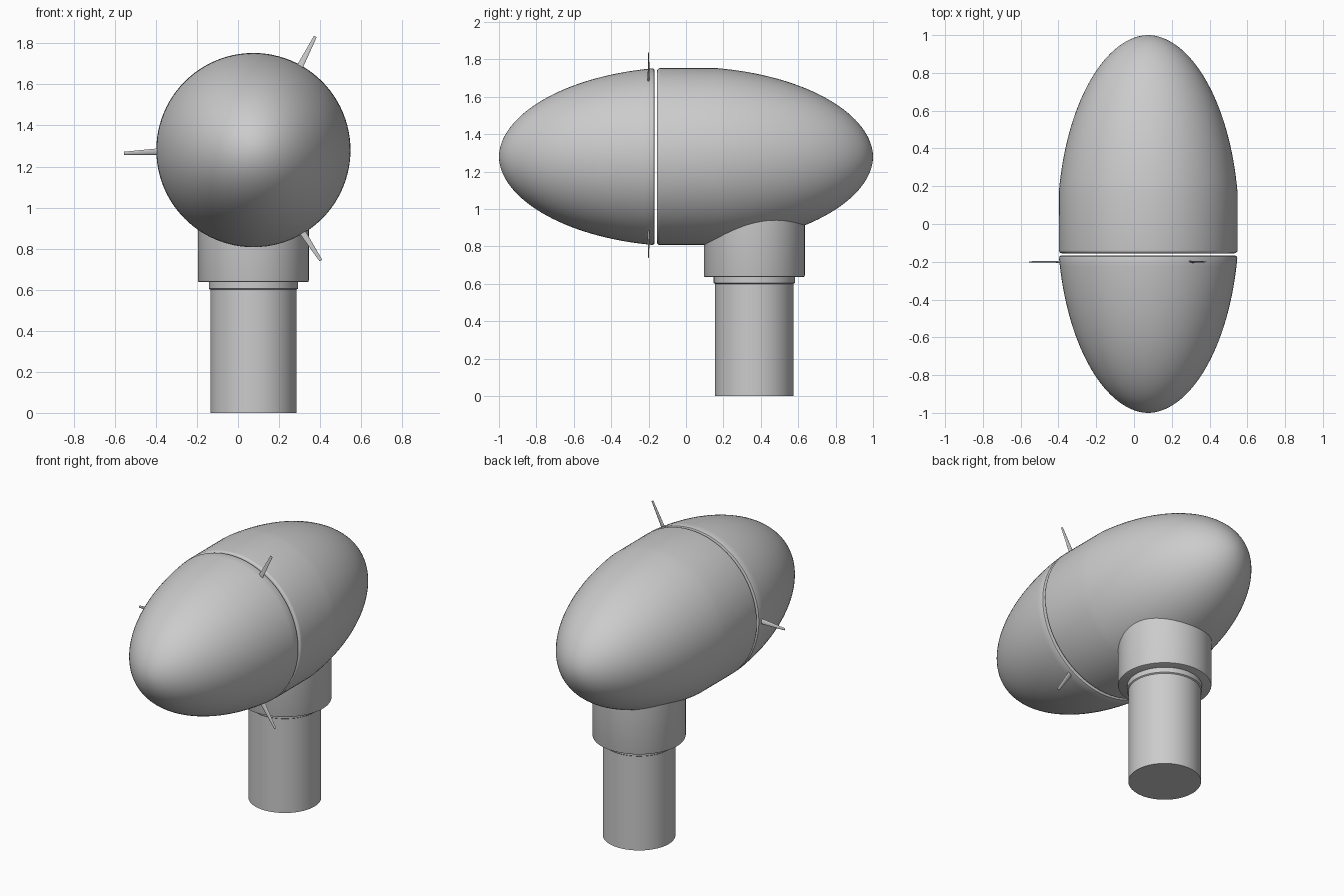
import bpy, bmesh, math
from mathutils import Vector

if "Cube" in bpy.data.objects:
    bpy.data.objects.remove(bpy.data.objects["Cube"])

CX, CZ = 0.075, 1.28      # rotor axis
TY = 0.365                # tower axis
R = 0.48


def finish(name, bm):
    bmesh.ops.remove_doubles(bm, verts=bm.verts, dist=1e-5)
    bmesh.ops.recalc_face_normals(bm, faces=bm.faces)
    me = bpy.data.meshes.new(name)
    bm.to_mesh(me)
    bm.free()
    ob = bpy.data.objects.new(name, me)
    bpy.context.collection.objects.link(ob)
    bpy.context.view_layer.objects.active = ob
    bpy.ops.object.select_all(action='DESELECT')
    ob.select_set(True)
    bpy.ops.object.shade_smooth_by_angle(angle=math.radians(35))
    return ob


def lathe(name, profile, place, segments=96):
    """Revolve (radius, height) points; place(a, b, h) gives the 3D point."""
    bm = bmesh.new()
    rings = []
    for r, h in profile:
        if r < 1e-6:
            rings.append([bm.verts.new(place(0, 0, h))])
        else:
            rings.append([bm.verts.new(place(r * math.cos(2 * math.pi * i / segments),
                                             r * math.sin(2 * math.pi * i / segments), h))
                          for i in range(segments)])
    for p, q in zip(rings, rings[1:]):
        for i in range(segments):
            j = (i + 1) % segments
            quad = [p[i % len(p)], p[j % len(p)], q[j % len(q)], q[i % len(q)]]
            bm.faces.new(list(dict.fromkeys(quad)))
    return finish(name, bm)


def along_y(a, b, h):
    return (CX + a, h, CZ + b)


def along_z(a, b, h):
    return (CX + a, TY + b, h)


def egg(y0, n=32):
    """Half-egg profile from distance y0 out to the tip at 1."""
    a0 = math.asin(y0)
    pts = []
    for i in range(n):
        t = math.sin(a0 + (math.pi / 2 - a0) * i / n)
        pts.append((R * (1 - t * t) ** 0.52, t))
    return pts + [(0, 1.0)]


# Spinner nose
lathe("spinner", [(0, -0.168), (0.463, -0.168), (0.469, -0.171)]
      + [(r, -y) for r, y in egg(0.18)], along_y)

# Nacelle: rounded front rim, straight band, egg-shaped tail
rim = [(0.457 + 0.016 * math.sin(a), -0.139 - 0.016 * math.cos(a))
       for a in (math.pi / 2 * i / 5 for i in range(6))]
lathe("nacelle", [(0, -0.155)] + rim + egg(0.17), along_y)

# Collar and tower
lathe("collar", [(0, 0.637), (0.264, 0.637), (0.268, 0.639), (0.27, 0.645),
                 (0.27, 1.0), (0, 1.0)], along_z)
lathe("tower", [(0, 0), (0.21, 0), (0.21, 0.6), (0.217, 0.605), (0.217, 0.638),
                (0, 0.638)], along_z)

# Three short blades, mostly hidden in the spinner
# (distance, leading edge, trailing edge, thickness, twist in degrees)
SECTIONS = [(0.08, 0.03, -0.03, 0.02, 35), (0.16, 0.03, -0.045, 0.016, 45),
            (0.30, 0.025, -0.025, 0.012, 28), (0.46, 0.023, -0.009, 0.010, 10),
            (0.63, 0.023, 0.008, 0.005, 0)]


def blade(name, angle):
    out = Vector((math.cos(angle), 0, math.sin(angle)))
    tan = Vector((-math.sin(angle), 0, math.cos(angle)))
    bm = bmesh.new()
    rings = []
    for d, lead, trail, thick, twist in SECTIONS:
        w = math.radians(twist)
        mid, half = (lead + trail) / 2, (lead - trail) / 2
        ring = []
        for i in range(12):
            u = 2 * math.pi * i / 12
            c, n = half * math.cos(u), thick / 2 * math.sin(u)
            t = mid + c * math.cos(w) - n * math.sin(w)
            y = c * math.sin(w) + n * math.cos(w)
            ring.append(bm.verts.new(Vector((CX, -0.2 + y, CZ)) + out * d + tan * t))
        rings.append(ring)
    for p, q in zip(rings, rings[1:]):
        for i in range(12):
            j = (i + 1) % 12
            bm.faces.new((p[i], p[j], q[j], q[i]))
    bm.faces.new(rings[0])
    bm.faces.new(rings[-1])
    finish(name, bm)


for k in range(3):
    blade(f"blade_{k + 1}", math.radians(60 + 120 * k))
